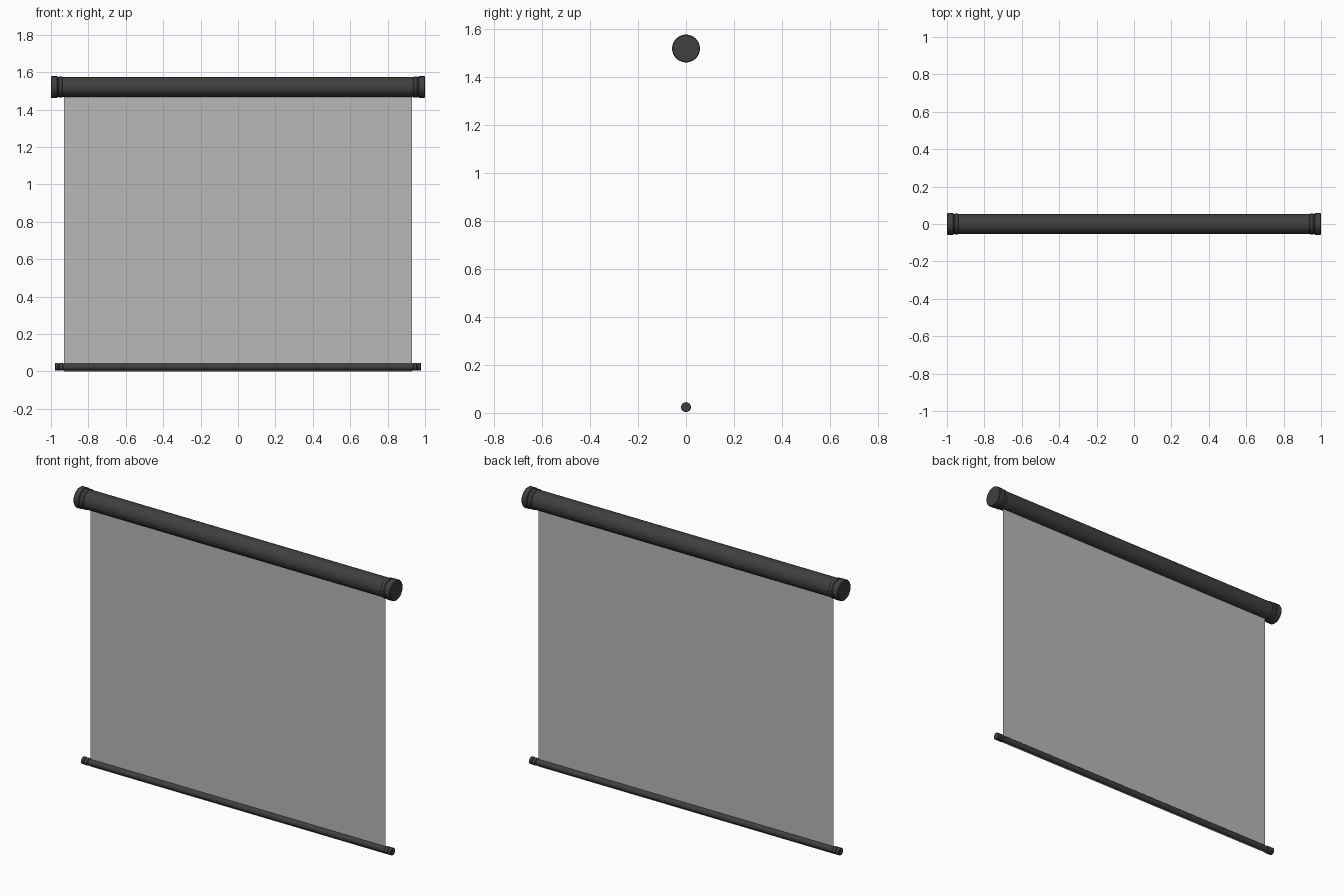
import bpy, math

if "Cube" in bpy.data.objects:
    bpy.data.objects.remove(bpy.data.objects["Cube"])


def material(name, rgba):
    m = bpy.data.materials.new(name)
    m.diffuse_color = rgba
    m.use_nodes = True
    m.node_tree.nodes["Principled BSDF"].inputs["Base Color"].default_value = m.diffuse_color
    return m


BLACK = material("dark_casing", (0.05, 0.05, 0.05, 1.0))
GREY = material("grey_fabric", (0.48, 0.48, 0.48, 0.55))


def add_mesh(name, verts, faces, mat):
    me = bpy.data.meshes.new(name)
    me.from_pydata(verts, [], faces)
    me.materials.append(mat)
    ob = bpy.data.objects.new(name, me)
    bpy.context.collection.objects.link(ob)
    return ob


def lathe_x(name, profile, z, mat, n=48):
    """Solid turned round the x axis at height z, from (x, radius) points, x rising."""
    verts, faces = [], []
    for x, r in profile:
        for i in range(n):
            a = 2 * math.pi * i / n
            verts.append((x, r * math.cos(a), z + r * math.sin(a)))
    for k in range(len(profile) - 1):
        for i in range(n):
            j = (i + 1) % n
            faces.append((k * n + i, (k + 1) * n + i, (k + 1) * n + j, k * n + j))
    last = (len(profile) - 1) * n
    faces.append(tuple(range(n)))
    faces.append(tuple(last + i for i in reversed(range(n))))
    ob = add_mesh(name, verts, faces, mat)
    bpy.ops.object.select_all(action='DESELECT')
    ob.select_set(True)
    bpy.context.view_layer.objects.active = ob
    bpy.ops.object.shade_smooth_by_angle(angle=math.radians(35))
    return ob


def both_ends(name, profile, z, mat, n=48):
    lathe_x(name + "_right", profile, z, mat, n)
    lathe_x(name + "_left", [(-x, r) for x, r in reversed(profile)], z, mat, n)


TOP_Z, ROD_Z = 1.52, 0.024

# roller casing
lathe_x("roller_casing", [(-0.96, 0.053), (0.96, 0.053)], TOP_Z, BLACK)
# stepped end caps with a groove
both_ends("casing_cap", [(0.938, 0.053), (0.941, 0.056), (0.958, 0.056), (0.961, 0.053),
                         (0.965, 0.053), (0.968, 0.058), (0.996, 0.058), (1.0, 0.055)],
          TOP_Z, BLACK)

# bottom weight rod and its caps
lathe_x("bottom_rod", [(-0.95, 0.018), (0.95, 0.018)], ROD_Z, BLACK, 32)
both_ends("rod_cap", [(0.935, 0.018), (0.938, 0.0205), (0.955, 0.0205), (0.957, 0.018),
                      (0.96, 0.018), (0.962, 0.0205), (0.976, 0.0205), (0.978, 0.019)],
          ROD_Z, BLACK, 32)

# hanging screen sheet
add_mesh("screen_sheet", [(-0.93, 0, 0), (0.93, 0, 0), (0.93, 0, TOP_Z), (-0.93, 0, TOP_Z)],
         [(0, 1, 2, 3)], GREY)
